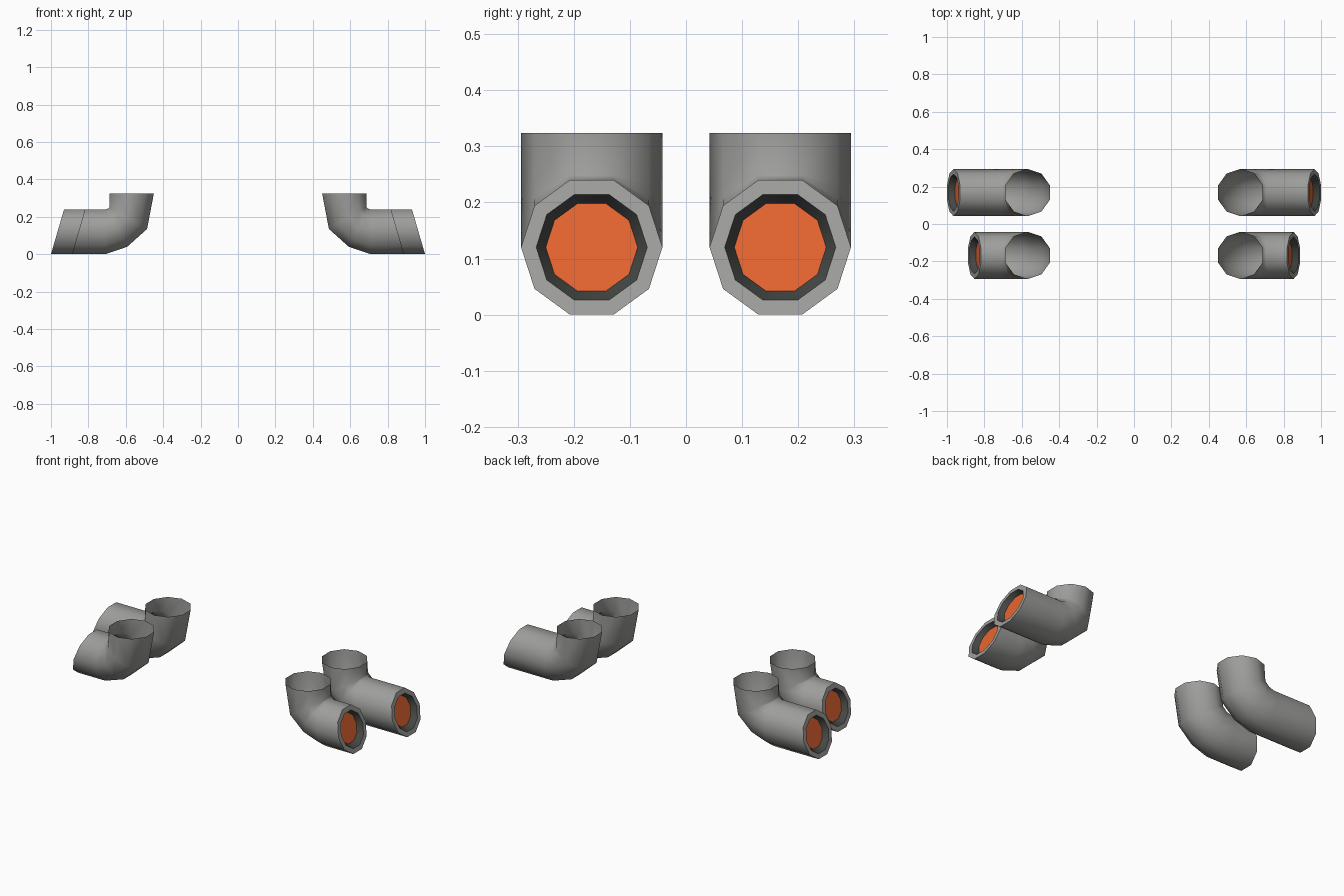
import bpy, bmesh, math
from mathutils import Vector

if "Cube" in bpy.data.objects:
    bpy.data.objects.remove(bpy.data.objects["Cube"])

SIDES, RADIUS = 10, 0.126
FLAT = math.cos(math.pi / SIDES)   # flats face along the bend, corners face sideways


def material(name, rgb):
    m = bpy.data.materials.new(name)
    m.diffuse_color = (*rgb, 1)
    m.use_nodes = True
    m.node_tree.nodes["Principled BSDF"].inputs["Base Color"].default_value = m.diffuse_color
    return m


MATS = [material("pipe grey", (0.34, 0.34, 0.33)),
        material("dark throat", (0.06, 0.065, 0.06)),
        material("glowing orange", (0.78, 0.13, 0.03))]


def exhaust(name, side, yc, tip):
    """Elbow pipe: open upright inlet, bend, slanted outlet with recessed glow."""
    bm = bmesh.new()

    def ring(inner, outer, scale=1.0, shift=0.0):
        inner, outer = Vector(inner), Vector(outer)
        mid, half = (inner + outer) / 2, (inner - outer) / 2 * scale / FLAT
        verts = []
        for i in range(SIDES):
            a = 2 * math.pi * i / SIDES
            p = mid + half * math.sin(a)
            verts.append(bm.verts.new((side * (p.x - shift),
                                       yc + RADIUS * scale * math.cos(a), p.y)))
        return verts

    end = ((tip - 0.07, 0.24), (tip, 0.0))
    rings = [ring((0.687, 0.324), (0.45, 0.324)),     # inlet
             ring((0.687, 0.252), (0.486, 0.135)),    # bend
             ring((0.692, 0.245), (0.592, 0.04)),
             ring((0.708, 0.24), (0.71, 0.0)),
             ring(*end),                              # outlet edge
             ring(*end, 0.786),                       # lip
             ring(*end, 0.65, 0.03)]                  # throat
    for k, (r0, r1) in enumerate(zip(rings, rings[1:])):
        for i in range(SIDES):
            j = (i + 1) % SIDES
            f = bm.faces.new((r0[i], r0[j], r1[j], r1[i]))
            f.material_index = 1 if k == 5 else 0
    glow = bm.faces.new(rings[-1])
    glow.material_index = 2
    bmesh.ops.recalc_face_normals(bm, faces=bm.faces)
    # make the glow face out of the outlet
    if glow.normal.x * side < 0:
        bmesh.ops.reverse_faces(bm, faces=bm.faces)

    mesh = bpy.data.meshes.new(name)
    bm.to_mesh(mesh)
    bm.free()
    for m in MATS:
        mesh.materials.append(m)
    ob = bpy.data.objects.new(name, mesh)
    bpy.context.collection.objects.link(ob)
    bpy.ops.object.select_all(action='DESELECT')
    ob.select_set(True)
    bpy.context.view_layer.objects.active = ob
    bpy.ops.object.shade_smooth_by_angle(angle=math.radians(42))


# long rear pipes and short front pipes, mirrored left and right
for side, label in ((1, "right"), (-1, "left")):
    exhaust("rear_exhaust_pipe_" + label, side, 0.168, 1.0)
    exhaust("front_exhaust_pipe_" + label, side, -0.168, 0.888)
